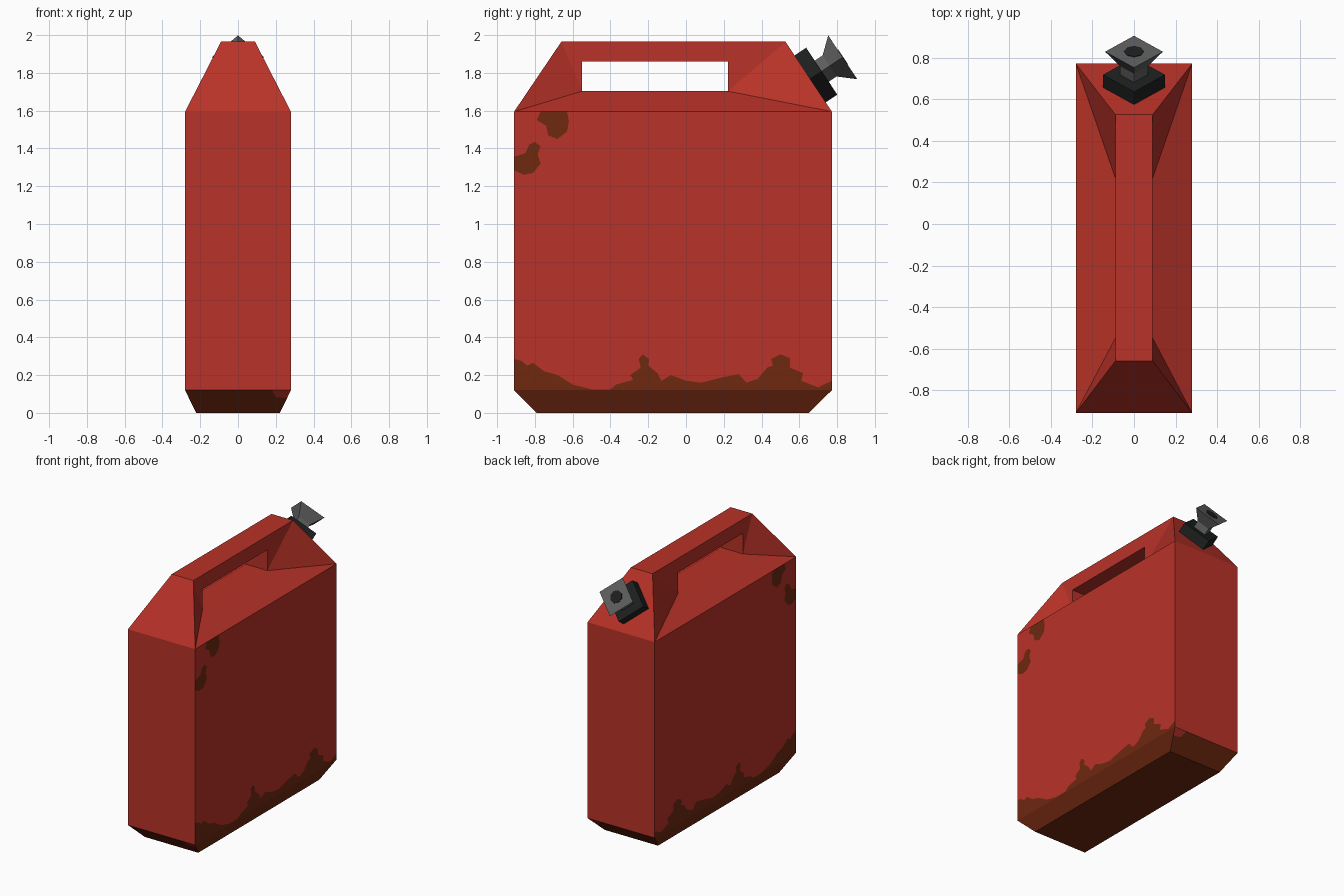
import bpy, bmesh, math
from mathutils import Vector, Matrix

if "Cube" in bpy.data.objects:
    bpy.data.objects.remove(bpy.data.objects["Cube"])


def material(name, rgb):
    m = bpy.data.materials.new(name)
    m.diffuse_color = (*rgb, 1)
    m.use_nodes = True
    m.node_tree.nodes["Principled BSDF"].inputs["Base Color"].default_value = m.diffuse_color
    return m


RED = material("red paint", (0.485, 0.032, 0.021))
RUST = material("brown rust", (0.157, 0.021, 0.005))
BLACK = material("black plastic", (0.013, 0.014, 0.014))
GREY = material("grey plastic", (0.115, 0.115, 0.115))


def make_object(name, bm, mats):
    bmesh.ops.remove_doubles(bm, verts=bm.verts, dist=1e-5)
    mesh = bpy.data.meshes.new(name)
    bm.to_mesh(mesh)
    bm.free()
    for m in mats:
        mesh.materials.append(m)
    obj = bpy.data.objects.new(name, mesh)
    bpy.context.collection.objects.link(obj)
    return obj


def add(bm, pts, out, mat=0):
    """Flat face turned towards the direction out."""
    f = bm.faces.new([bm.verts.new(p) for p in pts])
    f.normal_update()
    if f.normal.dot(Vector(out)) < 0:
        f.normal_flip()
    f.material_index = mat


# Main measures of the can
W, F, B = 0.28, -0.91, 0.772            # body half width, front, back
Z1, Z2, Z3 = 0.12, 1.595, 1.965         # chamfer top, shoulder, handle top
w0, f0, b0 = 0.222, -0.79, 0.65         # underside
h, tf, tb = 0.09, -0.66, 0.527          # handle half width and ends
gf, gb, g1, g2 = -0.55, 0.222, 1.703, 1.86   # grip opening

# Rust outlines on the sides as (y, z)
edge = [(F, .285), (-.87, .275), (-.84, .25), (-.81, .265), (-.75, .22),
        (-.68, .2), (-.6, .15), (-.5, .125), (-.4, .125), (-.37, .15),
        (-.28, .175), (-.295, .2), (-.24, .24), (-.25, .285), (-.23, .31),
        (-.195, .285), (-.2, .25), (-.15, .21), (-.13, .17), (-.08, .2),
        (0, .17), (.08, .16), (.2, .19), (.28, .205), (.32, .16),
        (.38, .18), (.43, .24), (.46, .25), (.45, .285), (.5, .31),
        (.55, .29), (.55, .24), (.62, .21), (.61, .17), (.7, .135), (B, .17)]
top_spot = [(-.63, Z2), (-.62, 1.54), (-.63, 1.49), (-.68, 1.45),
            (-.73, 1.47), (-.74, 1.52), (-.79, 1.55), (-.77, Z2)]
front_spot = [(F, 1.355), (-.85, 1.375), (-.83, 1.42), (-.8, 1.435),
              (-.77, 1.41), (-.785, 1.37), (-.77, 1.32), (-.81, 1.27),
              (-.86, 1.26), (F, 1.285)]
red_area = edge + [(B, Z2)] + top_spot + [(F, Z2)] + front_spot
rust_area = edge + [(B, Z1), (F, Z1)]

bm = bmesh.new()
for s in (-1, 1):
    # Side wall with rust areas
    for outline, mat in ((red_area, 0), (rust_area, 1),
                         (top_spot, 1), (front_spot, 1)):
        add(bm, [(s * W, y, z) for y, z in outline], (s, 0, 0), mat)
    # Side chamfer at the bottom
    add(bm, [(s * W, F, Z1), (s * W, B, Z1), (s * w0, b0, 0), (s * w0, f0, 0)],
        (s, 0, -1), 1)
    # Shoulder and the slanted cheeks beside the grip
    add(bm, [(s * W, F, Z2), (s * W, B, Z2), (s * h, gb, g1), (s * h, gf, g1)],
        (s * .1, 0, 1))
    for y, ty, gy in ((F, tf, gf), (B, tb, gb)):
        add(bm, [(s * W, y, Z2), (s * h, ty, Z3), (s * h, gy, g1)], (s, 0, .3))
    # Handle side
    add(bm, [(s * h, y, z) for y, z in ((tf, Z3), (tb, Z3), (gb, g1), (gb, g2),
                                        (gf, g2), (gf, g1))], (s, 0, 0))

for d, y, ty, y0, gy in ((-1, F, tf, f0, gf), (1, B, tb, b0, gb)):
    # End wall, top slope and grip end
    add(bm, [(-W, y, Z1), (W, y, Z1), (W, y, Z2), (-W, y, Z2)], (0, d, 0))
    add(bm, [(-W, y, Z2), (W, y, Z2), (h, ty, Z3), (-h, ty, Z3)], (0, d, 1))
    add(bm, [(-h, gy, g1), (h, gy, g1), (h, gy, g2), (-h, gy, g2)], (0, -d, 0))

    # End chamfer: rust with a small patch of paint left at one corner
    def on_chamfer(x, z):
        return (x, y0 + (y - y0) * z / Z1, z)
    side = w0 + (W - w0) * 0.08 / Z1
    patch = [(.18, Z1), (.2, .085), (.23, .08), (side, .08)]
    add(bm, [on_chamfer(*p) for p in patch + [(W, Z1)]], (0, d, -1), 0)
    add(bm, [on_chamfer(*p) for p in patch + [(w0, 0), (-w0, 0), (-W, Z1)]],
        (0, d, -1), 1)

# Underside, handle top, floor and ceiling of the grip opening
for w, ya, yb, z, up, mat in ((w0, f0, b0, 0, -1, 1), (h, tf, tb, Z3, 1, 0),
                              (h, gf, gb, g1, 1, 0), (h, gf, gb, g2, -1, 0)):
    add(bm, [(-w, ya, z), (w, ya, z), (w, yb, z), (-w, yb, z)], (0, 0, up), mat)
make_object("can_body", bm, [RED, RUST])

# Spout parts: rings of (distance, radius) along the normal of the back slope
tilt = math.atan2(Z3 - Z2, B - tb)
frame = Matrix.Translation((0, 0.652, 1.765)) @ Matrix.Rotation(-tilt, 4, 'X')


def spout_part(name, rings, sides, mat):
    bm = bmesh.new()
    loops = []
    for t, r in rings:
        loops.append([bm.verts.new(frame @ Vector((
            r * math.cos(math.tau * i / sides),
            r * math.sin(math.tau * i / sides), t))) for i in range(sides)])
    for a, b in zip(loops, loops[1:]):
        for i in range(sides):
            j = (i + 1) % sides
            bm.faces.new((a[i], a[j], b[j], b[i]))
    bm.faces.new(loops[0][::-1])
    bm.faces.new(loops[-1])
    make_object(name, bm, [mat])


spout_part("spout_collar", [(-.012, .149), (.08, .149)], 4, BLACK)
spout_part("spout_funnel", [(.075, .067), (.13, .067), (.213, .139)], 4, GREY)
spout_part("spout_opening", [(.211, .047), (.216, .047)], 8, BLACK)
